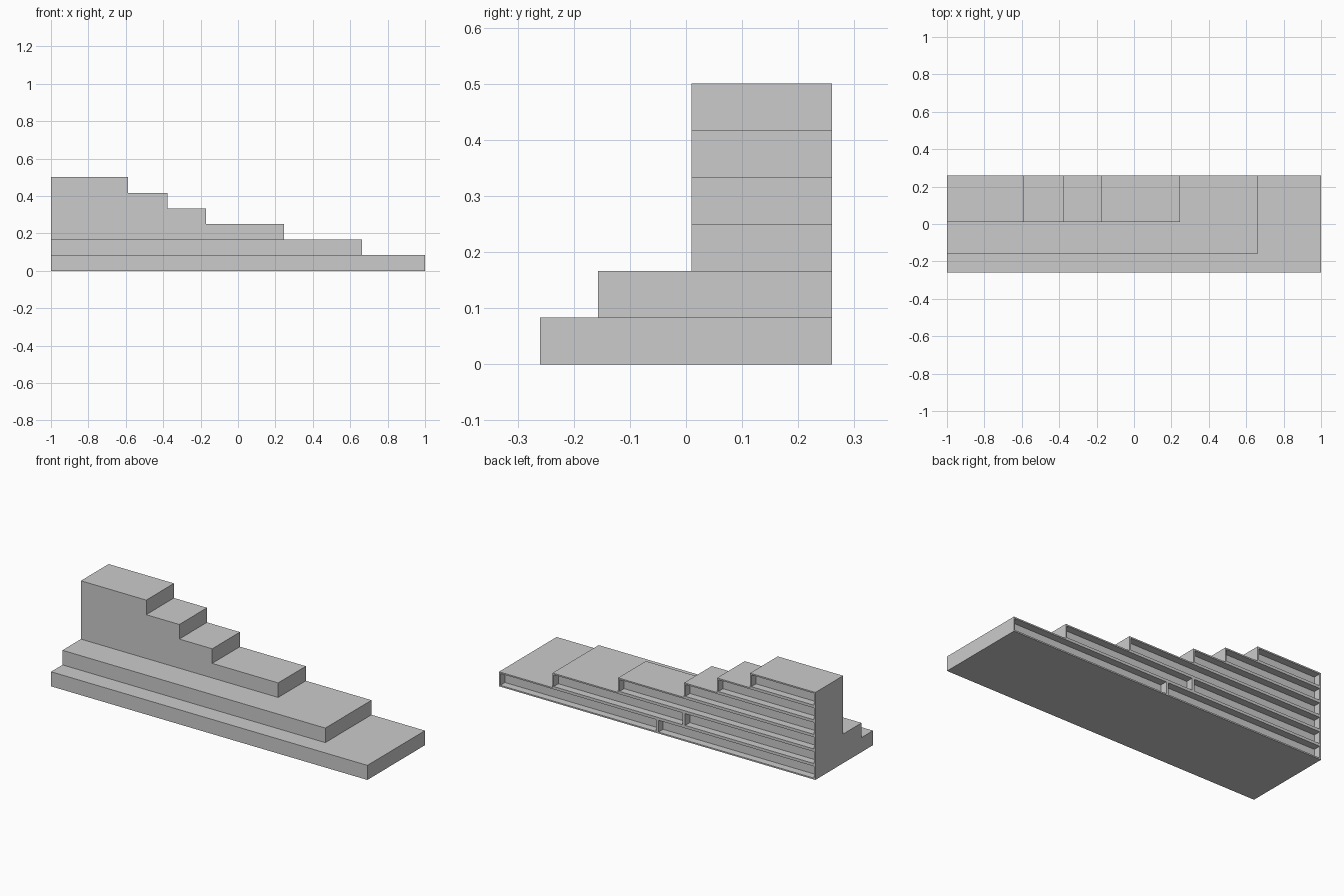
import bpy, bmesh
from mathutils import Matrix, Vector

if "Cube" in bpy.data.objects:
    bpy.data.objects.remove(bpy.data.objects["Cube"])

LEFT, BACK = -1.0, 0.26      # shared left and back planes
STEP = 0.5 / 6               # height of every tier
RIM, RECESS = 0.008, 0.042   # thin rim around each shallow recess in the back


def tier(name, level, right, front, bays=1):
    size = Vector((right - LEFT, BACK - front, STEP))
    centre = Vector(((right + LEFT) / 2, (BACK + front) / 2, (level + 0.5) * STEP))
    bm = bmesh.new()
    bmesh.ops.create_cube(bm, size=1.0,
                          matrix=Matrix.Translation(centre) @ Matrix.Diagonal((*size, 1)))
    # split into side-by-side bays
    for i in range(1, bays):
        bmesh.ops.bisect_plane(bm, geom=bm.verts[:] + bm.edges[:] + bm.faces[:],
                               plane_co=(LEFT + size.x * i / bays, 0, 0),
                               plane_no=(1, 0, 0))
    # hollow the back: thin rim, then straight-walled recess
    bm.normal_update()
    back = [f for f in bm.faces if f.normal.y > 0.9]
    bmesh.ops.inset_individual(bm, faces=back, thickness=RIM, use_even_offset=True)
    bmesh.ops.inset_individual(bm, faces=back, thickness=0.0, depth=-RECESS)
    mesh = bpy.data.meshes.new(name)
    bm.to_mesh(mesh)
    bm.free()
    bpy.context.collection.objects.link(bpy.data.objects.new(name, mesh))


# two wide base tiers with a central divider
tier("base_tier", 0, 1.0, -0.26, bays=2)
tier("second_tier", 1, 0.662, -0.157, bays=2)

# narrow staircase tiers rising to the left
for i, right in enumerate((0.247, -0.17, -0.378, -0.587)):
    tier(f"stair_tier_{i + 1}", i + 2, right, 0.01)
